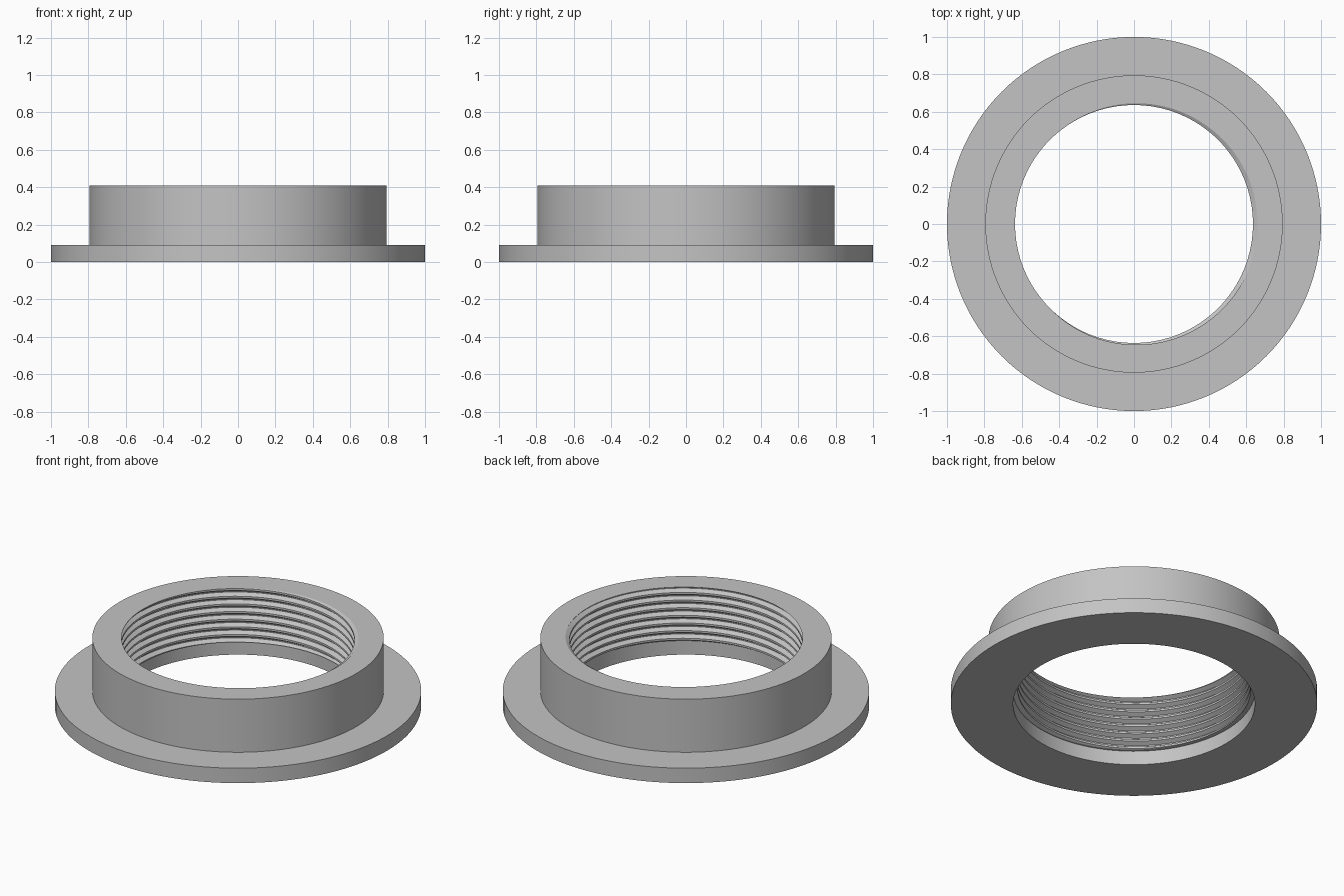
import bpy, bmesh
from math import cos, sin, pi

cube = bpy.data.objects.get("Cube")
if cube:
    bpy.data.objects.remove(cube)

SEGMENTS = 128
FLANGE_R, COLLAR_R, BORE_R = 1.0, 0.795, 0.66
FLANGE_TOP, TOP = 0.09, 0.41
MINOR_R, MAJOR_R = 0.636, 0.66
PITCH = 0.046
THREAD_BOTTOM = 0.085

# One thread pitch: position along the pitch and radius, starting mid-root
THREAD = [(1 / 16, MAJOR_R), (6 / 16, MINOR_R), (10 / 16, MINOR_R), (15 / 16, MAJOR_R)]


def thread_radius(z, turn):
    """Radius of the thread surface at a height and a fraction of a turn."""
    phase = ((z - TOP) / PITCH - turn) % 1.0
    distance = min(phase, 1 - phase)
    slope = min(max((distance - 1 / 16) / (5 / 16), 0), 1)
    return MAJOR_R + (MINOR_R - MAJOR_R) * slope


def cross_section(turn):
    """Closed profile at one angle: helical thread, then collar, flange and bore."""
    section = []
    for k in range(-9, 2):
        for step, radius in THREAD:
            z = TOP + (k + step + turn) * PITCH
            if THREAD_BOTTOM < z < TOP:
                section.append((radius, z))
            else:
                z = min(max(z, THREAD_BOTTOM), TOP)
                section.append((thread_radius(z, turn), z))
    return section + [(COLLAR_R, TOP), (COLLAR_R, FLANGE_TOP), (FLANGE_R, FLANGE_TOP),
                      (FLANGE_R, 0), (BORE_R, 0), (BORE_R + 0.001, THREAD_BOTTOM)]


# Sweep the profile round the axis; the thread climbs one pitch per turn
bm = bmesh.new()
columns = []
for i in range(SEGMENTS + 1):
    turn = i / SEGMENTS
    a = 2 * pi * turn
    columns.append([bm.verts.new((r * cos(a), r * sin(a), z)) for r, z in cross_section(turn)])
for left, right in zip(columns, columns[1:]):
    for j in range(len(left)):
        n = (j + 1) % len(left)
        bm.faces.new((left[j], left[n], right[n], right[j]))
bmesh.ops.remove_doubles(bm, verts=bm.verts, dist=0.0002)
bmesh.ops.recalc_face_normals(bm, faces=bm.faces)

mesh = bpy.data.meshes.new("threaded_flange_ring")
bm.to_mesh(mesh)
bm.free()
ring = bpy.data.objects.new("threaded_flange_ring", mesh)
bpy.context.collection.objects.link(ring)

# Plain grey finish
grey = bpy.data.materials.new("light_grey")
grey.use_nodes = True
colour = (0.55, 0.55, 0.55, 1)
grey.diffuse_color = colour
grey.node_tree.nodes["Principled BSDF"].inputs["Base Color"].default_value = colour
mesh.materials.append(grey)

# Smooth round walls, crisp edges
bpy.context.view_layer.objects.active = ring
ring.select_set(True)
bpy.ops.object.shade_smooth_by_angle(angle=pi / 6)
